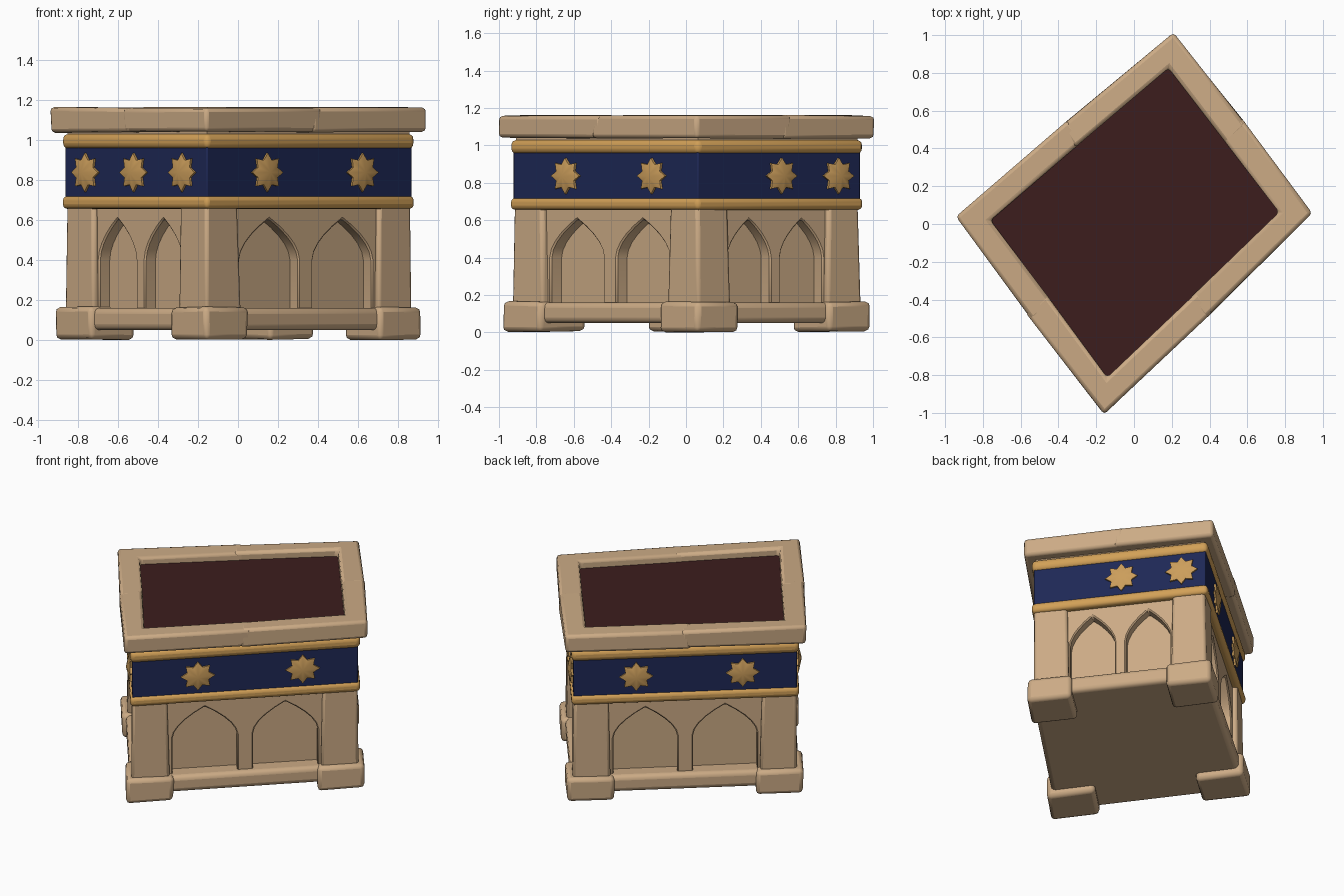
import bpy, bmesh, math, random
from mathutils import Vector

random.seed(4)
cube = bpy.data.objects.get("Cube")
if cube:
    bpy.data.objects.remove(cube, do_unlink=True)


def material(name, rgb):
    m = bpy.data.materials.new(name)
    m.use_nodes = True
    m.diffuse_color = (*rgb, 1)
    m.node_tree.nodes["Principled BSDF"].inputs["Base Color"].default_value = (*rgb, 1)
    return m


STONE = material("sandstone", (0.60, 0.405, 0.235))
GOLD = material("gold_trim", (0.64, 0.35, 0.095))
STAR = material("star_gold", (0.60, 0.34, 0.105))
BLUE = material("deep_blue", (0.013, 0.021, 0.092))
CLOTH = material("dark_maroon", (0.045, 0.0125, 0.0125))

# The block is laid out on straight axes, then warped onto its turned, uneven plan
L, W = 0.755, 0.62
BACK, RIGHT, FRONT, LEFT = (Vector(c) for c in ((0.21, 1.01), (0.94, 0.06), (-0.16, -1.01), (-0.94, 0.04)))


def warp(p):
    s, t = (p[0] / L + 1) / 2, (p[1] / W + 1) / 2
    near, far = FRONT.lerp(RIGHT, s), LEFT.lerp(BACK, s)
    q = near.lerp(far, t)
    return Vector((q.x, q.y, p[2]))


def finish(name, bm, mat, bevel=0, segments=2):
    bmesh.ops.recalc_face_normals(bm, faces=bm.faces)
    me = bpy.data.meshes.new(name)
    bm.to_mesh(me)
    bm.free()
    me.materials.append(mat)
    ob = bpy.data.objects.new(name, me)
    bpy.context.collection.objects.link(ob)
    if bevel:
        mod = ob.modifiers.new("worn_edges", "BEVEL")
        mod.width, mod.segments, mod.limit_method = bevel, segments, "ANGLE"
    bpy.ops.object.select_all(action="DESELECT")
    ob.select_set(True)
    bpy.context.view_layer.objects.active = ob
    bpy.ops.object.shade_smooth_by_angle(angle=math.radians(40))


def solid(name, ring_a, ring_b, mat, bevel=0, segments=2, rough=0):
    """Closed solid between two matching outlines."""
    bm = bmesh.new()

    def vert(p):
        return bm.verts.new(warp(p) + Vector([random.uniform(-rough, rough) for _ in range(3)]))
    a, b = [vert(p) for p in ring_a], [vert(p) for p in ring_b]
    bm.faces.new(a)
    bm.faces.new(b)
    n = len(a)
    for i in range(n):
        bm.faces.new((a[i], a[(i + 1) % n], b[(i + 1) % n], b[i]))
    finish(name, bm, mat, bevel, segments)


def prism(name, outline, z0, z1, mat, bevel=0, segments=2, rough=0):
    solid(name, [(x, y, z0) for x, y in outline], [(x, y, z1) for x, y in outline],
          mat, bevel, segments, rough)


def rect(x0, x1, y0, y1):
    return [(x0, y0), (x1, y0), (x1, y1), (x0, y1)]


def slab(name, out, z0, z1, mat, bevel=0, segments=2):
    """Full-plan layer, standing proud of the band by out."""
    x, y = BX + out, BY + out
    prism(name, rect(-x, x, -y, y), z0, z1, mat, bevel, segments)


BX, BY = L - 0.055, W - 0.055

# Stacked layers
slab("inner_core", -0.10, 0.07, 1.06, STONE)
slab("base_slab", 0.014, 0.05, 0.16, STONE, 0.03, 3)
slab("lower_trim", 0.014, 0.655, 0.72, GOLD, 0.024, 3)
slab("blue_band", 0, 0.69, 1.0, BLUE, 0.008)
slab("upper_trim", 0.014, 0.955, 1.03, GOLD, 0.028, 3)
slab("rim_neck", -0.01, 1.0, 1.06, STONE)

# Corner feet, pillars and rim stones
for sx, sy, corner in ((1, 1, "back"), (1, -1, "right"), (-1, -1, "front"), (-1, 1, "left")):
    def quad(o, size):
        x, y = BX + o, BY + o
        return [(sx * px, sy * py) for px, py in rect(x - size, x, y - size, y)]

    prism(corner + "_foot", quad(0.04, 0.295), 0.004, 0.165, STONE, 0.025, 2, 0.004)
    solid(corner + "_pillar", [(x, y, 0.12) for x, y in quad(0.004, 0.235)],
          [(x, y, 0.69) for x, y in quad(-0.004, 0.215)], STONE, 0.018, 2, 0.004)
    # Neighbouring rim stones run into each other so only a faint joint shows
    ix, iy = L - 0.135, W - 0.125
    lap, bulge = 0.03, 0.01
    stone = [(-lap, W + bulge), (L, W), (L + bulge, -lap), (ix, -lap), (ix, iy), (-lap, iy)]
    prism(corner + "_rim_stone", [(sx * x, sy * y) for x, y in stone],
          1.038, 1.16, STONE, 0.02, 2, 0.004)

# Sunken cloth inside the rim
prism("cloth_panel", rect(-L + 0.1, L - 0.1, -W + 0.1, W - 0.1), 1.05, 1.108, CLOTH)

# Sides: name, outward direction, star positions along the side
SIDES = (("front_right", (0, -1), (0.29, 0.755)),
         ("back_right", (1, 0), (0.51, 0.86)),
         ("back_left", (0, 1), (0.28, 0.757)),
         ("front_left", (-1, 0), (0.15, 0.49, 0.83)))


def arch_outline(centre, half, base, spring, peak, steps=5):
    side = [(half * (1 - (i / steps) ** 1.8), spring + (peak - spring) * i / steps) for i in range(steps + 1)]
    left = [(centre - x, z) for x, z in side]
    right = [(centre + x, z) for x, z in reversed(side[:-1])]
    return [(centre - half, base)] + left + right + [(centre + half, base)]


for name, (nx, ny), stars in SIDES:
    depth, half = (BX, BY) if nx else (BY, BX)

    def place(a, z, d):
        return (nx * (depth + d) - ny * a, ny * (depth + d) + nx * a, z)

    # Wall with two pointed arches opening down to the base
    w = half - 0.20
    outline = [(-w, 0.68), (-w, 0.14)]
    for c in (-0.5, 0.5):
        outline += arch_outline(c * w, 0.40 * w, 0.14, 0.40, 0.605)
    outline += [(w, 0.14), (w, 0.68)]
    solid(name + "_arcade", [place(a, z, -0.03) for a, z in outline],
          [place(a, z, -0.12) for a, z in outline], STONE, 0.008, 1)

    # Raised eight-pointed stars, softly domed
    for k, f in enumerate(stars):
        bm = bmesh.new()
        c = (2 * f - 1) * half
        tip = bm.verts.new(warp(place(c, 0.837, 0.035)))
        front, rear = [], []
        for i in range(16):
            ang = i * math.pi / 8
            r = 0.068 if i % 2 else 0.1
            a, z = c + 1.06 * r * math.sin(ang), 0.837 + 0.97 * r * math.cos(ang)
            front.append(bm.verts.new(warp(place(a, z, 0.012))))
            rear.append(bm.verts.new(warp(place(a, z, -0.02))))
        for i in range(16):
            j = (i + 1) % 16
            bm.faces.new((tip, front[i], front[j]))
            bm.faces.new((front[i], rear[i], rear[j], front[j]))
        bm.faces.new(rear)
        finish(name + "_star_%d" % (k + 1), bm, STAR)
